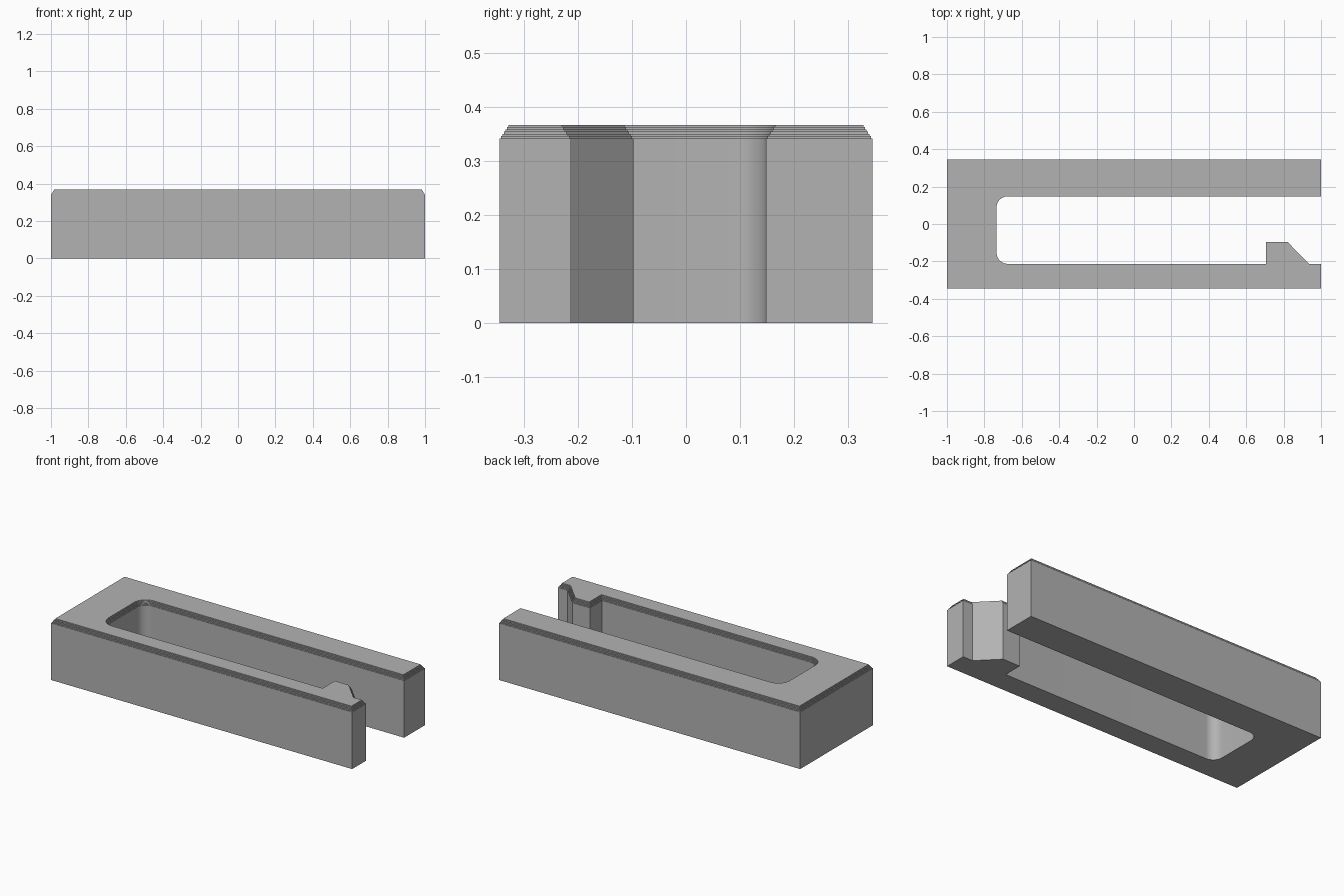
import bpy, bmesh, math
from mathutils import Vector

cube = bpy.data.objects.get("Cube")
if cube:
    bpy.data.objects.remove(cube, do_unlink=True)

HALF_Y, SLOT_BACK, SLOT_FRONT, SLOT_END = 0.345, 0.148, -0.213, -0.735
RADIUS, HOOK_Y = 0.06, -0.097
WALL_TOP, HEIGHT, INSET, STEPS = 0.342, 0.367, 0.0168, 6


def arc(cx, cy, start, end, n=12):
    """Points along a rounded inner corner."""
    angles = [math.radians(start + (end - start) * i / n) for i in range(n + 1)]
    return [Vector((cx + RADIUS * math.cos(a), cy + RADIUS * math.sin(a))) for a in angles]


def inset(points, d):
    """Move a counter-clockwise outline inward by d with mitred corners."""
    result = []
    for i, p in enumerate(points):
        e1 = (p - points[i - 1]).normalized()
        e2 = (points[(i + 1) % len(points)] - p).normalized()
        n1, n2 = Vector((-e1.y, e1.x)), Vector((-e2.y, e2.x))
        result.append(p + (n1 + n2) * d / (1 + n1.dot(n2)))
    return result


# Plan outline: two arms joined at one end, with a hook on the front arm
outline = [Vector(p) for p in (
    (-1, HALF_Y), (-1, -HALF_Y), (1, -HALF_Y), (1, SLOT_FRONT),
    (0.935, SLOT_FRONT), (0.822, HOOK_Y), (0.706, HOOK_Y), (0.706, SLOT_FRONT))]
outline += arc(SLOT_END + RADIUS, SLOT_FRONT + RADIUS, 270, 180)
outline += arc(SLOT_END + RADIUS, SLOT_BACK - RADIUS, 180, 90)
outline += [Vector((1, SLOT_BACK)), Vector((1, HALF_Y))]

# Straight wall, then fine stepped edge up to the top
levels = [(0, 0), (0, WALL_TOP)]
for i in range(1, STEPS + 1):
    d = INSET * i / STEPS
    rise = (HEIGHT - WALL_TOP) / STEPS
    levels += [(d, WALL_TOP + rise * (i - 1)), (d, WALL_TOP + rise * i)]

bm = bmesh.new()
rings = [[bm.verts.new((p.x, p.y, z)) for p in inset(outline, d)] for d, z in levels]
for low, high in zip(rings, rings[1:]):
    for i in range(len(low)):
        j = (i + 1) % len(low)
        bm.faces.new((low[i], low[j], high[j], high[i]))
bm.faces.new(rings[0][::-1])
bm.faces.new(rings[-1])
bmesh.ops.recalc_face_normals(bm, faces=bm.faces)

mesh = bpy.data.meshes.new("clip_body")
bm.to_mesh(mesh)
bm.free()
body = bpy.data.objects.new("clip_body", mesh)
bpy.context.collection.objects.link(body)

# Plain grey finish
grey = bpy.data.materials.new("plain_grey")
grey.use_nodes = True
colour = (0.45, 0.45, 0.45, 1)
grey.diffuse_color = colour
grey.node_tree.nodes["Principled BSDF"].inputs["Base Color"].default_value = colour
mesh.materials.append(grey)

bpy.ops.object.select_all(action='DESELECT')
body.select_set(True)
bpy.context.view_layer.objects.active = body
bpy.ops.object.shade_smooth_by_angle(angle=math.radians(30))
